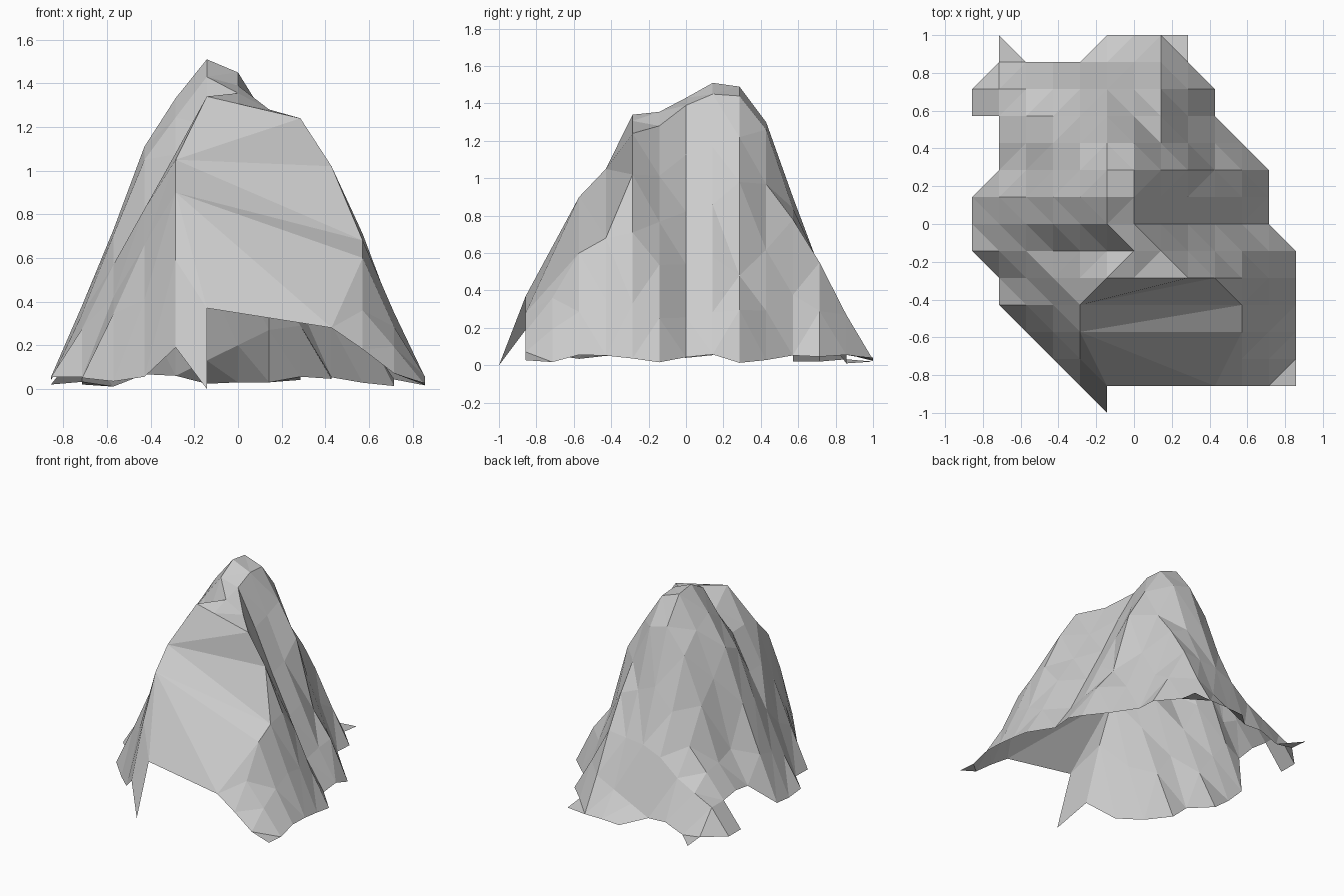
import bpy, bmesh, math, random

cube = bpy.data.objects.get("Cube")
if cube:
    bpy.data.objects.remove(cube)

random.seed(4)
STEP = 1 / 7  # spacing of the cloth grid

# Cross-sections, front to back, in grid steps:
# row: (left hem, left crest, its height, right crest, its height, right hem)
SECTIONS = {
    -7: (-1, -1, 0.0, -1, 0.0, -1),
    -6: (-2, -1, 0.37, 3, 0.28, 6),
    -5: (-3, -2, 0.59, 4, 0.36, 6),
    -4: (-4, -2, 0.90, 4, 0.60, 6),
    -3: (-5, -2, 1.05, 4, 0.68, 6),
    -2: (-5, -1, 1.34, 2, 1.24, 6),
    -1: (-6, 0, 1.355, 1, 1.28, 6),
    0: (-6, -1, 1.43, 0, 1.39, 5),
    1: (-6, -1, 1.51, 0, 1.45, 5),
    2: (-5, -1, 1.49, 0, 1.44, 5),
    3: (-5, -1, 1.30, 0, 1.26, 4),
    4: (-5, -1, 0.90, 1, 0.78, 3),
    5: (-5, -1, 0.52, 1, 0.55, 3),
    6: (-5, -2, 0.06, 1, 0.27, 2),
    7: (-1, 0, 0.03, 1, 0.03, 2),
}
PANEL_ROWS = range(-6, -2)  # rows spanned by the taut front panel
# Points pulled away from the plain cross-section
TAUT = {
    (-2, -6): 0.19, (-2, -2): 1.08, (3, -2): 1.02, (4, -2): 0.71,
    (1, 2): 1.22, (2, 2): 0.98, (3, 2): 0.48,
    (-5, 2): 0.2, (-5, 3): 0.22, (-5, 4): 0.2, (-5, 5): 0.2,
    (-4, 4): 0.37, (-4, 5): 0.27,
}
LOOSE_TIPS = [(-5, 7), (-6, 4), (-6, 5)]
TORN_CELL = (-6, 3)

# Large triangles stretched across the front
PANEL = [
    [(-1, -2), (-2, -3), (2, -2)],
    [(2, -2), (-2, -3), (3, -2)],
    [(-2, -3), (4, -3), (3, -2)],
    [(-2, -3), (-2, -4), (4, -3)],
    [(-2, -4), (4, -4), (4, -3)],
    [(-2, -4), (-2, -5), (-1, -6)],
    [(-2, -4), (-1, -6), (3, -6)],
    [(-2, -4), (3, -6), (4, -4)],
    [(4, -4), (3, -6), (4, -5)],
]


def slope(t, top, bulge):
    """Height on a hanging side: hem at t = 0, crest at t = 1."""
    hem = random.uniform(0.005, 0.06)
    if t <= 0:
        return hem
    fold = random.uniform(-0.025, 0.025)
    rise = t + bulge * math.sin(math.pi * t ** 1.3)
    return max(hem, top * rise + fold)


def height(x, row):
    left, crest_l, top_l, crest_r, top_r, right = SECTIONS[row]
    if x < crest_l:
        bulge = -0.03 if row in PANEL_ROWS else 0.12
        return slope((x - left) / (crest_l - left), top_l, bulge)
    if x > crest_r:
        return slope((right - x) / (right - crest_r), top_r, 0)
    if crest_l == crest_r:
        return top_l
    t = (x - crest_l) / (crest_r - crest_l)
    return top_l + (top_r - top_l) * t


# Cloth points, leaving the front panel free of inner ones
bm = bmesh.new()
points = {}


def add_point(x, row, z):
    points[x, row] = bm.verts.new((x * STEP, row * STEP, z))


for row, section in SECTIONS.items():
    for x in range(section[0], section[-1] + 1):
        if row in PANEL_ROWS and section[1] < x < section[3]:
            continue
        z = height(x, row)
        add_point(x, row, TAUT.get((x, row), z))
for x, row in LOOSE_TIPS:
    add_point(x, row, 0.02)

# Front panel
for keys in PANEL:
    bm.faces.new([points[k] for k in keys])

# Cloth cells, cut into triangles along the flatter diagonal
for row in range(-7, 7):
    for x in range(-6, 6):
        if (x, row) == TORN_CELL:
            continue
        keys = [(x, row), (x + 1, row), (x + 1, row + 1), (x, row + 1)]
        ring = [points[k] for k in keys if k in points]
        if len(ring) == 3:
            bm.faces.new(ring)
        elif len(ring) == 4:
            a, b, c, d = ring
            if abs(a.co.z - c.co.z) < abs(b.co.z - d.co.z):
                bm.faces.new((a, b, c))
                bm.faces.new((a, c, d))
            else:
                bm.faces.new((a, b, d))
                bm.faces.new((b, c, d))

mesh = bpy.data.meshes.new("draped_cloth")
bm.to_mesh(mesh)
bm.free()
cloth = bpy.data.objects.new("draped_cloth", mesh)
bpy.context.collection.objects.link(cloth)

# Plain grey material
grey = bpy.data.materials.new("light_grey")
grey.use_nodes = True
color = (0.6, 0.6, 0.6, 1)
grey.diffuse_color = color
grey.node_tree.nodes["Principled BSDF"].inputs["Base Color"].default_value = color
mesh.materials.append(grey)
